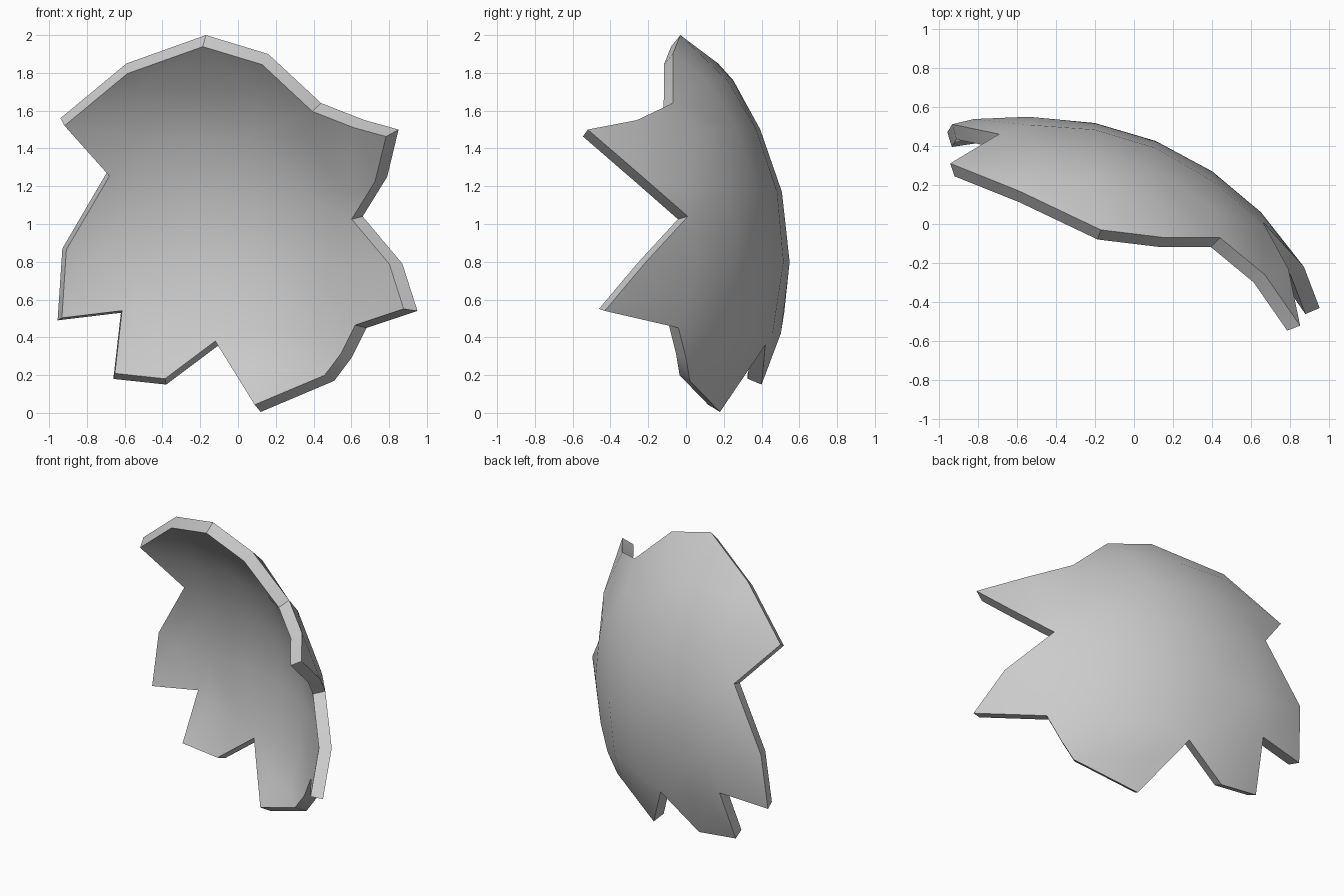
import bpy, bmesh
from mathutils import Vector
from mathutils.geometry import delaunay_2d_cdt

if "Cube" in bpy.data.objects:
    bpy.data.objects.remove(bpy.data.objects["Cube"])

# Curved shell the shard was broken from
CENTRE, RADIUS, THICK = Vector((-0.5, -1.04, 0.75)), 1.6, 0.08

# Jagged outer rim, clockwise from the top
RIM = [Vector(p) for p in (
    (-0.17, -0.03, 2.00), (0.16, -0.07, 1.90), (0.44, -0.07, 1.64), (0.67, -0.26, 1.55),
    (0.85, -0.52, 1.50), (0.79, -0.23, 1.25), (0.66, 0.01, 1.04), (0.87, -0.22, 0.79),
    (0.95, -0.43, 0.54), (0.68, -0.04, 0.45), (0.60, 0.00, 0.29), (0.51, 0.02, 0.17),
    (0.12, 0.18, 0.005), (-0.10, 0.42, 0.36), (-0.38, 0.40, 0.15), (-0.66, 0.40, 0.18),
    (-0.62, 0.52, 0.53), (-0.955, 0.47, 0.49), (-0.93, 0.51, 0.87), (-0.69, 0.46, 1.28),
    (-0.94, 0.31, 1.56), (-0.59, 0.17, 1.85))]


def sphere_y(x, z):
    d = RADIUS ** 2 - (x - CENTRE.x) ** 2 - (z - CENTRE.z) ** 2
    return CENTRE.y + max(d, 0.01) ** 0.5


def surface(x, z):
    """Sphere depth, nudged so the surface passes through the rim."""
    total, weight = 0.0, 8.0
    for p in RIM:
        d2 = (p.x - x) ** 2 + (p.z - z) ** 2
        if d2 < 1e-8:
            return p.copy()
        w = d2 ** -1.5
        total += w * (p.y - sphere_y(p.x, p.z))
        weight += w
    return Vector((x, sphere_y(x, z) + total / weight, z))


def inside(x, z, margin):
    hit = False
    q = Vector((x, z))
    for a, b in zip(RIM, RIM[1:] + RIM[:1]):
        a, b = a.xz, b.xz
        t = max(0, min(1, (q - a).dot(b - a) / (b - a).length_squared))
        if (q - a.lerp(b, t)).length < margin:
            return False
        if (a.y > z) != (b.y > z) and x < a.x + (z - a.y) * (b.x - a.x) / (b.y - a.y):
            hit = not hit
    return hit


# Triangulate the outline with a coarse grid of interior points
flat = [p.xz for p in RIM]
n = len(flat)
for x in (-0.82, -0.54, -0.2, 0.11, 0.4, 0.65):
    for z in (0.2, 0.42, 0.8, 1.17, 1.5, 1.76):
        if inside(x, z, 0.07):
            flat.append(Vector((x, z)))
verts, _, faces, *_ = delaunay_2d_cdt(
    flat, [(i, (i + 1) % n) for i in range(n)], [], 1, 1e-5)

# Outer skin, inner skin and broken edge walls
bm = bmesh.new()
outer = [bm.verts.new(surface(v.x, v.y)) for v in verts]
inner = [bm.verts.new(v.co + (CENTRE - v.co).normalized() * THICK) for v in outer]
for f in faces:
    bm.faces.new([outer[i] for i in f])
bm.verts.index_update()
border = [[v.index for v in e.verts] for e in bm.edges if e.is_boundary]
for f in faces:
    bm.faces.new([inner[i] for i in reversed(f)])
for a, b in border:
    bm.faces.new((outer[a], outer[b], inner[b], inner[a]))
bmesh.ops.delete(bm, geom=[v for v in bm.verts if not v.link_faces], context='VERTS')
bmesh.ops.recalc_face_normals(bm, faces=bm.faces[:])

mesh = bpy.data.meshes.new("shell_shard")
bm.to_mesh(mesh)
bm.free()
shard = bpy.data.objects.new("shell_shard", mesh)
bpy.context.collection.objects.link(shard)
bpy.context.view_layer.objects.active = shard
shard.select_set(True)
bpy.ops.object.shade_smooth_by_angle(angle=0.6)
